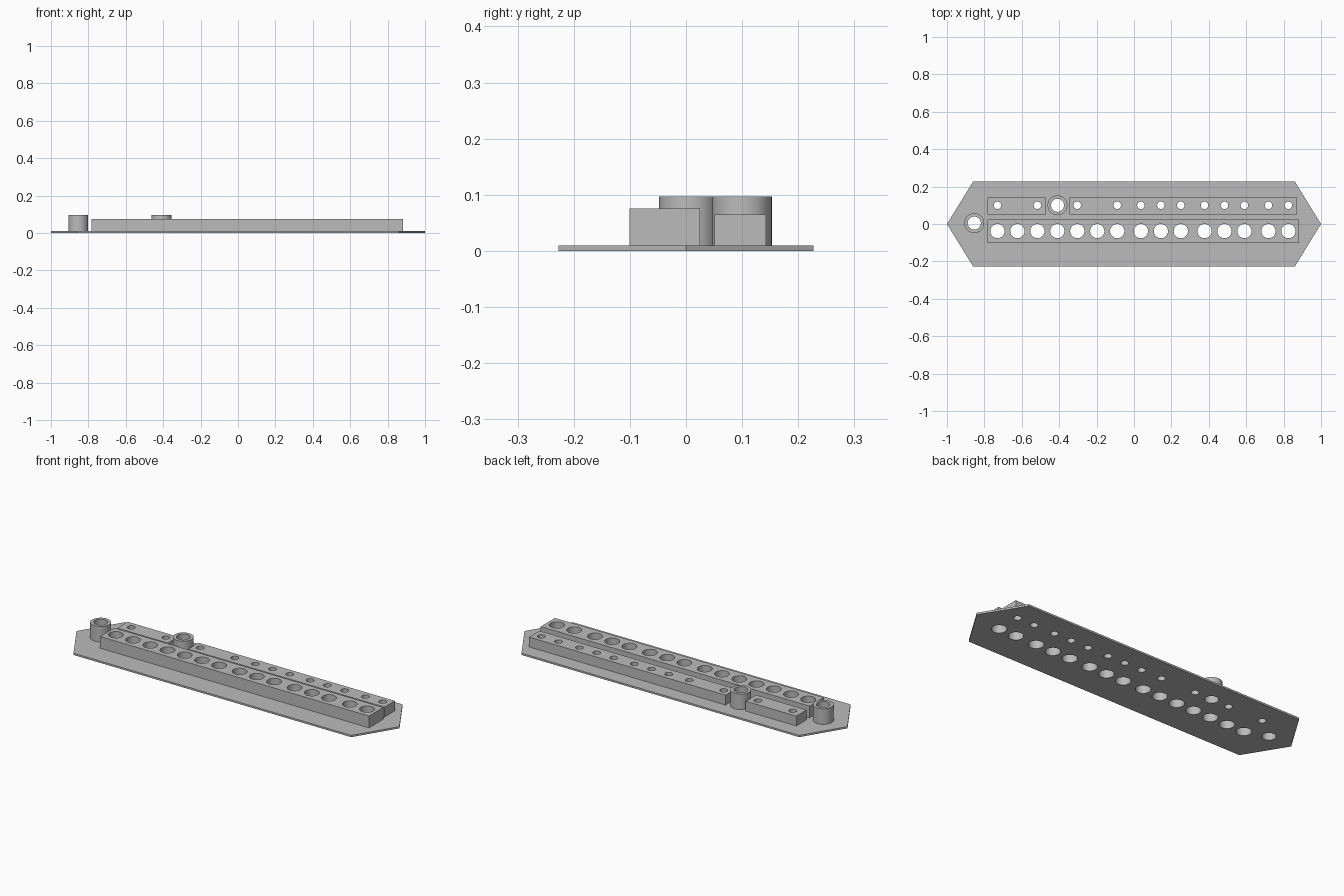
import bpy
import bmesh
from mathutils import Matrix

if "Cube" in bpy.data.objects:
    bpy.data.objects.remove(bpy.data.objects["Cube"], do_unlink=True)

grey = bpy.data.materials.new("plain grey")
grey.use_nodes = True
grey.diffuse_color = (0.5, 0.5, 0.5, 1)
grey.node_tree.nodes["Principled BSDF"].inputs["Base Color"].default_value = (0.5, 0.5, 0.5, 1)

BASE_TOP = 0.01
PITCH = 0.1067
ROW_FRONT, ROW_BACK = -0.038, 0.1
POST_RADIUS, POST_HOLE, POST_TOP = 0.053, 0.035, 0.097
POSTS = {"end_post": (-0.854, 0.005), "row_post": (-0.409, ROW_BACK)}


def make_object(name, bm):
    bmesh.ops.recalc_face_normals(bm, faces=bm.faces)
    mesh = bpy.data.meshes.new(name)
    bm.to_mesh(mesh)
    bm.free()
    obj = bpy.data.objects.new(name, mesh)
    bpy.context.collection.objects.link(obj)
    mesh.materials.append(grey)
    return obj


def prism(name, outline, z0, z1):
    bm = bmesh.new()
    face = bm.faces.new([bm.verts.new((x, y, z0)) for x, y in outline])
    new = bmesh.ops.extrude_face_region(bm, geom=[face])["geom"]
    moved = [v for v in new if isinstance(v, bmesh.types.BMVert)]
    bmesh.ops.translate(bm, verts=moved, vec=(0, 0, z1 - z0))
    return make_object(name, bm)


def bar(name, x0, x1, y0, y1, top):
    return prism(name, [(x0, y0), (x1, y0), (x1, y1), (x0, y1)], BASE_TOP, top)


def add_cylinder(bm, x, y, radius, z0, z1):
    bmesh.ops.create_cone(bm, cap_ends=True, segments=48, radius1=radius, radius2=radius,
                          depth=z1 - z0, matrix=Matrix.Translation((x, y, (z0 + z1) / 2)))


# Hole positions: groups of evenly spaced holes as (first x, count)
groups = [(-0.73, 7), (0.037, 3), (0.377, 3), (0.719, 2)]
columns = [x + i * PITCH for x, count in groups for i in range(count)]
skipped = {1, 3, 5}

# Cutter for every through hole
bm = bmesh.new()
for i, x in enumerate(columns):
    add_cylinder(bm, x, ROW_FRONT, 0.038, -0.1, 0.2)
    if i not in skipped:
        add_cylinder(bm, x, ROW_BACK, 0.02, -0.1, 0.2)
for x, y in POSTS.values():
    add_cylinder(bm, x, y, POST_HOLE, -0.1, 0.2)
cutter = make_object("hole_cutter", bm)
cutter.hide_render = True

# Base plate with pointed ends
parts = [prism("base_plate", [(-1, 0), (-0.86, -0.227), (0.86, -0.227),
                              (1, 0), (0.86, 0.227), (-0.86, 0.227)], 0, BASE_TOP)]

# Raised bars
parts.append(bar("front_bar", -0.783, 0.882, -0.101, 0.025, 0.076))
parts.append(bar("back_bar_short", -0.783, -0.47, 0.051, 0.143, 0.065))
parts.append(bar("back_bar_long", -0.345, 0.872, 0.051, 0.143, 0.065))

# Hollow round posts
for name, (x, y) in POSTS.items():
    bm = bmesh.new()
    add_cylinder(bm, x, y, POST_RADIUS, BASE_TOP, POST_TOP)
    parts.append(make_object(name, bm))

# Drill the holes and shade the round walls smooth
for obj in parts:
    cut = obj.modifiers.new("holes", "BOOLEAN")
    cut.operation = "DIFFERENCE"
    cut.solver = "EXACT"
    cut.object = cutter
    bpy.ops.object.select_all(action="DESELECT")
    obj.select_set(True)
    bpy.context.view_layer.objects.active = obj
    bpy.ops.object.modifier_apply(modifier=cut.name)
    bpy.ops.object.shade_smooth_by_angle(angle=0.6)

bpy.data.objects.remove(cutter, do_unlink=True)
